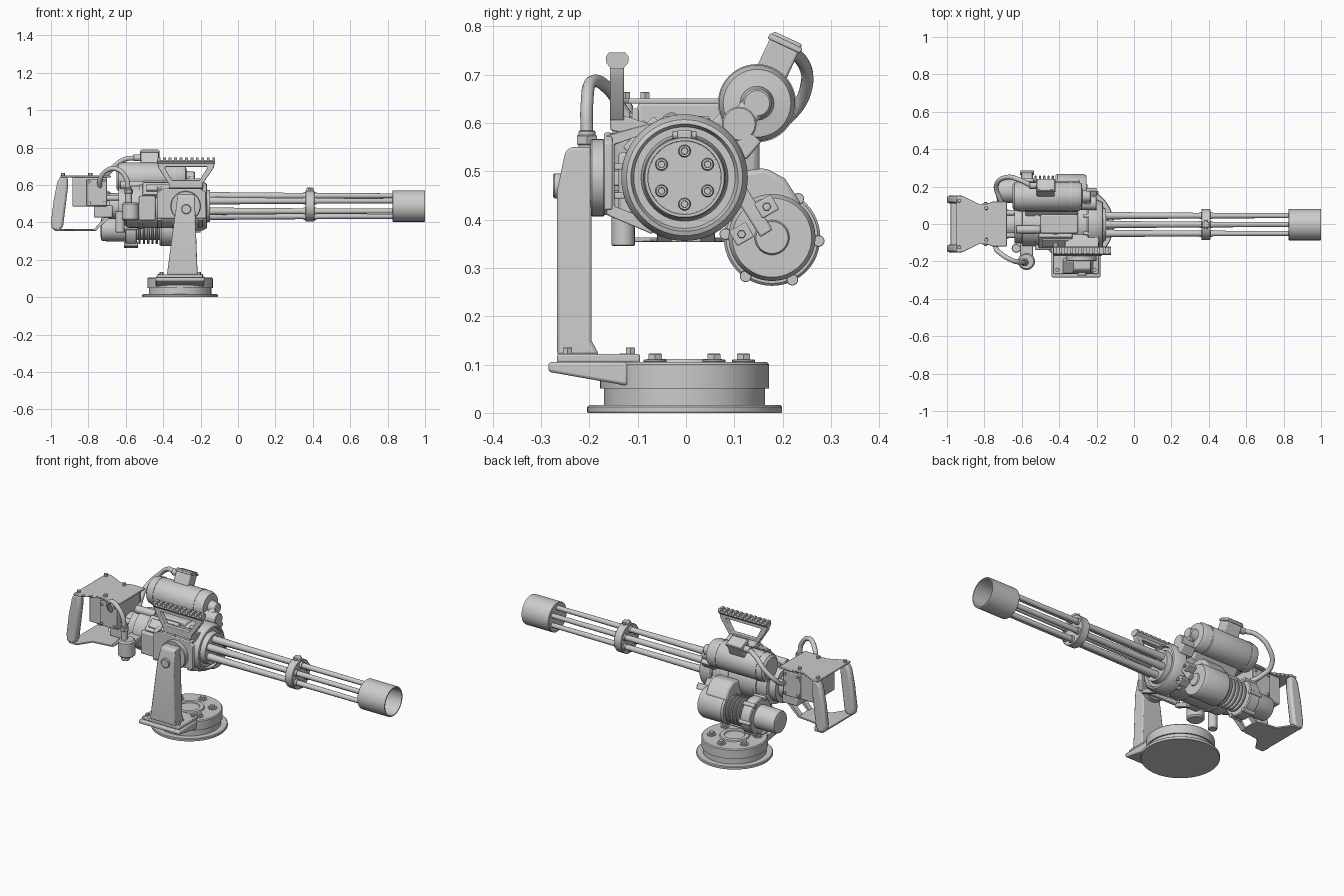
import bpy, bmesh, math
from mathutils import Vector, Matrix

if "Cube" in bpy.data.objects:
    bpy.data.objects.remove(bpy.data.objects["Cube"])

Y0, Z0 = -0.003, 0.487      # barrel axis
X = Vector((1, 0, 0))


def finish(name, bm, bevel=0.0):
    bmesh.ops.recalc_face_normals(bm, faces=bm.faces)
    for f in bm.faces:
        f.smooth = True
    for e in bm.edges:
        e.smooth = e.calc_face_angle(0) < math.radians(32)
    me = bpy.data.meshes.new(name)
    bm.to_mesh(me)
    bm.free()
    ob = bpy.data.objects.new(name, me)
    bpy.context.collection.objects.link(ob)
    if bevel:
        m = ob.modifiers.new("bevel", 'BEVEL')
        m.width, m.segments, m.limit_method = bevel, 2, 'ANGLE'
    return ob


def lathe(name, prof, origin, axis=X, n=40):
    """Revolve (distance, radius) pairs about an axis, capping both ends."""
    bm = bmesh.new()
    mat = Matrix.Translation(origin) @ Vector(axis).to_track_quat('Z', 'Y').to_matrix().to_4x4()
    rings = [[bm.verts.new(mat @ Vector((r * math.cos(2 * math.pi * i / n), r * math.sin(2 * math.pi * i / n), d)))
              for i in range(n)] for d, r in prof]
    for a, b in zip(rings, rings[1:]):
        for i in range(n):
            bm.faces.new((a[i], a[(i + 1) % n], b[(i + 1) % n], b[i]))
    bm.faces.new(rings[0])
    bm.faces.new(rings[-1])
    return finish(name, bm)


def cyl(name, p0, p1, r, n=24, c=0.003):
    d = Vector(p1) - Vector(p0)
    L = d.length
    return lathe(name, [(0, r - c), (c, r), (L - c, r), (L, r - c)], p0, d, n)


def place(axis, u, v, w):
    return {'x': (w, u, v), 'y': (u, w, v), 'z': (u, v, w)}[axis]


def prism(name, pts, axis, a, b, bevel=0.004):
    bm = bmesh.new()
    lo = [bm.verts.new(place(axis, u, v, a)) for u, v in pts]
    hi = [bm.verts.new(place(axis, u, v, b)) for u, v in pts]
    bm.faces.new(lo)
    bm.faces.new(hi)
    for i in range(len(pts)):
        j = (i + 1) % len(pts)
        bm.faces.new((lo[i], lo[j], hi[j], hi[i]))
    return finish(name, bm, bevel)


def box(name, x0, x1, y0, y1, z0, z1, bevel=0.004):
    return prism(name, [(x0, y0), (x1, y0), (x1, y1), (x0, y1)], 'z', z0, z1, bevel)


def tilted(name, cy, cz, w, h, deg, x0, x1, bevel=0.004):
    a = math.radians(deg)
    pts = [(cy + u * math.cos(a) - v * math.sin(a), cz + u * math.sin(a) + v * math.cos(a))
           for u, v in ((-w / 2, -h / 2), (w / 2, -h / 2), (w / 2, h / 2), (-w / 2, h / 2))]
    return prism(name, pts, 'x', x0, x1, bevel)


def frame(name, outer, inner, axis, a, b):
    bm = bmesh.new()
    loops = [[bm.verts.new(place(axis, u, v, w)) for u, v in p] for p, w in
             ((outer, a), (outer, b), (inner, b), (inner, a))]
    n = len(outer)
    for k in range(4):
        p, q = loops[k], loops[(k + 1) % 4]
        for i in range(n):
            bm.faces.new((p[i], p[(i + 1) % n], q[(i + 1) % n], q[i]))
    return finish(name, bm, 0.003)


def hose(name, pts, r):
    cu = bpy.data.curves.new(name, 'CURVE')
    cu.dimensions, cu.bevel_depth, cu.bevel_resolution, cu.use_fill_caps = '3D', r, 3, True
    s = cu.splines.new('BEZIER')
    s.bezier_points.add(len(pts) - 1)
    for bp, p in zip(s.bezier_points, pts):
        bp.co, bp.handle_left_type, bp.handle_right_type = p, 'AUTO', 'AUTO'
    ob = bpy.data.objects.new(name, cu)
    bpy.context.collection.objects.link(ob)


def bolts(name, count, rad, cx, cy, z, r, h):
    for i in range(count):
        a = 2 * math.pi * i / count + math.pi / 6
        x, y = cx + rad * math.cos(a), cy + rad * math.sin(a)
        cyl(name + "_washer", (x, y, z), (x, y, z + 0.005), r * 1.5, 20, 0.001)
        cyl(name, (x, y, z), (x, y, z + h), r, 6, 0.002)


# Pedestal base
BX = -0.31
lathe("base", [(0, .2), (.003, .202), (.012, .202), (.016, .198), (.016, .167), (.05, .167), (.05, .175),
               (.1, .175), (.105, .17), (.105, .08), (.112, .077), (.112, .055), (.106, .053)],
      (BX, Y0, 0), (0, 0, 1), 64)
bolts("base_bolt", 6, .122, BX, Y0, .105, .016, .018)

# Support arm
prism("arm_wing", [(-.285, .105), (-.285, .085), (-.12, .056), (-.12, .105)], 'x', -.44, -.18, .006)
box("arm_foot", -.43, -.19, -.267, -.095, .104, .122)
for x in (-.41, -.21):
    for y in (-.245, -.115):
        cyl("foot_bolt", (x, y, .12), (x, y, .135), .011, 6, .001)
arm = prism("arm_column", [(-.267, .12), (-.267, .46), (-.25, .54), (-.24, .55), (-.196, .55), (-.196, .15),
                           (-.18, .121)], 'x', -1, 1, .006)
for v in arm.data.vertices:
    t = (v.co.z - .12) / .43
    v.co.x = -.298 + .021 * t + v.co.x * (.082 - .037 * t)
cyl("arm_pivot_cap", (-.277, -.275, .47), (-.277, -.24, .47), .026)
cyl("pivot_disc", (-.28, -.198, Z0), (-.28, -.168, Z0), .08, 40)

# Cradle between pivot and receiver
prism("cradle_plate", [(-.43, .42), (-.17, .42), (-.17, .56), (-.2, .58), (-.4, .58), (-.43, .56)],
      'y', -.17, -.152)
for x in (-.42, -.2):
    frame("cradle_side", [(-.165, .575), (-.165, .41), (-.07, .37), (-.05, .605)],
          [(-.148, .555), (-.148, .428), (-.09, .405), (-.08, .58)], 'x', x - .012, x + .012)
for z in (.45, .51):
    box("cradle_rib", -.42, -.2, -.16, -.1, z - .006, z + .006, .002)

# Receiver body and front bearing
lathe("receiver", [(-.69, .07), (-.64, .07), (-.64, .1), (-.6, .1), (-.595, .116), (-.25, .118), (-.25, .125),
                   (-.243, .131), (-.19, .131), (-.168, .12), (-.165, .111), (-.18, .105), (-.18, .09),
                   (-.15, .085)], (0, Y0, Z0), X, 64)
for x in (-.52, -.34):
    lathe("receiver_band", [(x - .01, .122), (x + .01, .122)], (0, Y0, Z0), X, 64)
tilted("side_panel", -.085, .568, .09, .04, 45, -.51, -.33)
tilted("side_panel_rim", -.1, .583, .05, .016, 45, -.49, -.35, .002)
box("side_block", -.53, -.44, -.14, -.06, .41, .54, .008)
cyl("top_pin", (-.63, -.03, .6), (-.5, -.03, .6), .022)
box("rear_top_block", -.5, -.3, -.05, .05, .575, .615, .008)
for i in range(8):
    a = math.pi * (i + .5) / 4
    y, z = Y0 + .122 * math.cos(a), Z0 + .122 * math.sin(a)
    cyl("bearing_bolt", (-.27, y, z), (-.235, y, z), .01, 12, .001)

# Barrels, clamp and muzzle
for i in range(6):
    a = math.pi / 2 + i * math.pi / 3
    lathe("barrel", [(-.17, .021), (.0, .018), (.38, .015), (.855, .013), (.862, .011), (.862, .007), (.84, .006)],
          (0, Y0 + .055 * math.cos(a), Z0 + .055 * math.sin(a)), X, 20)
    lathe("barrel_nut", [(.35, .019), (.42, .019)],
          (0, Y0 + .055 * math.cos(a), Z0 + .055 * math.sin(a)), X, 20)
lathe("barrel_clamp", [(.36, .068), (.36, .08), (.363, .083), (.405, .083), (.408, .08), (.408, .068)],
      (0, Y0, Z0), X, 48)
box("clamp_lug", .365, .403, -.018, .012, .56, .585)
cyl("clamp_screw", (.384, -.028, .575), (.384, .022, .575), .008, 12, .001)
lathe("muzzle_shroud", [(.825, .081), (.828, .084), (.997, .084), (1, .082), (1, .076), (.85, .075)],
      (0, Y0, Z0), X, 56)

# Optics rail
frame("rail_bracket", [(-.43, .715), (-.125, .715), (-.13, .69), (-.19, .605), (-.37, .605), (-.425, .69)],
      [(-.385, .697), (-.165, .697), (-.165, .69), (-.205, .625), (-.355, .625), (-.39, .69)], 'y', -.157, -.128)
prism("rail_foot", [(-.157, .615), (-.128, .615), (-.05, .59), (-.06, .56), (-.157, .585)], 'x', -.37, -.19)
prism("rail", [(-.155, .712), (-.13, .712), (-.119, .726), (-.125, .733), (-.16, .733), (-.166, .726)],
      'x', -.432, -.122, 0)
for i in range(11):
    x = -.43 + i * .0293
    prism("rail_tooth", [(-.166, .727), (-.119, .727), (-.119, .738), (-.126, .746), (-.159, .746), (-.166, .738)],
          'x', x, x + .015, 0)

# Upper drive motor
MY, MZ = .147, .641
lathe("drive_motor", [(-.65, .06), (-.64, .074), (-.62, .079), (-.3, .079), (-.28, .07), (-.275, .035), (-.25, .03),
                      (-.235, .03), (-.23, .026)], (0, MY, MZ), X, 48)
for x in (-.6, -.34):
    lathe("motor_band", [(x - .006, .081), (x + .006, .081)], (0, MY, MZ), X, 48)
prism("motor_mount", [(.02, .57), (.1, .52), (.16, .6), (.08, .63)], 'x', -.58, -.3, .006)
tilted("gear_arm", .128, .62, .075, .052, 45, -.27, -.23, .01)
cyl("gear_shaft", (-.29, .11, .598), (-.2, .11, .598), .036)
tilted("gear_clamp", .125, .555, .05, .04, 50, -.28, -.2, .005)
tilted("terminal_box", .193, .738, .066, .085, -25, -.52, -.425, .005)
tilted("terminal_lid", .205, .765, .074, .012, -25, -.525, -.42, .003)
cyl("cable_gland", (-.56, .205, .745), (-.515, .205, .745), .018)
hose("motor_cable", [(-.55, .205, .745), (-.61, .235, .735), (-.68, .25, .68), (-.735, .21, .61), (-.72, .14, .57),
                     (-.69, .08, .55)], .013)

# Feed motor and clutch
FY, FZ = .178, .363
lathe("feed_motor", [(-.735, .04), (-.73, .06), (-.72, .064), (-.605, .066), (-.605, .095), (-.6, .1), (-.545, .1),
                     (-.54, .095), (-.54, .058), (-.42, .058), (-.42, .083), (-.41, .09), (-.27, .09), (-.255, .082),
                     (-.255, .036), (-.248, .033), (-.248, .028)], (0, FY, FZ), X, 48)
for i in range(5):
    x = -.526 + i * .023
    lathe("cooling_ring", [(x - .006, .076), (x - .003, .08), (x + .003, .08), (x + .006, .076)], (0, FY, FZ), X, 40)
for i in range(6):
    a = math.pi * i / 3 - math.pi / 6 + .45
    y, z = FY + .097 * math.cos(a), FZ + .097 * math.sin(a)
    cyl("feed_lug", (-.61, y, z), (-.535, y, z), .012, 16, .001)
prism("feed_housing", [(.08, .43), (.11, .5), (.165, .507), (.205, .485), (.24, .43), (.18, .36), (.1, .38)],
      'x', -.42, -.29, .01)
prism("feed_mount", [(.05, .42), (.1, .46), (.17, .42), (.12, .34)], 'x', -.6, -.545)
tilted("feed_strap", .127, .435, .03, .15, 32, -.28, -.22)
for y, z in ((.167, .427), (.115, .37)):
    tilted("strap_lug", y, z, .04, .035, 30, -.29, -.2, .003)
    cyl("strap_screw", (-.21, y, z), (-.19, y, z), .009, 6, .001)

# Solenoid and its hose
cyl("solenoid", (-.575, -.2, .41), (-.575, -.2, .505), .046, 32, .008)
box("solenoid_bracket", -.61, -.54, -.2, -.07, .47, .5)
cyl("hose_fitting", (-.585, -.205, .5), (-.585, -.205, .585), .018)
cyl("hose_nut", (-.585, -.205, .555), (-.585, -.205, .575), .024, 6, .002)
hose("solenoid_hose", [(-.585, -.205, .57), (-.6, -.205, .64), (-.65, -.195, .685), (-.71, -.16, .67),
                       (-.74, -.12, .61), (-.72, -.07, .56)], .013)
cyl("drop_plunger", (-.63, -.13, .345), (-.63, -.13, .46), .024)

# Grip housing, plates and handles
half = [(-.95, .152), (-.915, .15), (-.83, .108), (-.79, .108), (-.755, .12), (-.68, .12)]
prism("grip_top_plate", half + [(x, -y) for x, y in reversed(half)], 'z', .64, .651, .003)
box("grip_housing", -.885, -.7, -.1, .1, .485, .641, .006)
for s in (1, -1):
    prism("housing_cover", [(-.81, .49), (-.7, .49), (-.7, .63), (-.81, .63)], 'y', s * .098, s * .112)
    for x in (-.795, -.715):
        for z in (.505, .615):
            cyl("cover_screw", (x, s * .108, z), (x, s * .118, z), .008, 10, .001)
    prism("handle", [(-.945, .648), (-.91, .642), (-.91, .58), (-.935, .38), (-.955, .352), (-.995, .362),
                     (-1.0, .4), (-.985, .52), (-.965, .62)], 'y', s * .11, s * .152, .012)
    for x, y in ((-.935, .125), (-.79, .085)):
        cyl("plate_bolt", (x, s * y, .65), (x, s * y, .664), .011, 6, .001)
    prism("lower_arm", [(-.77, .355), (-.76, .355), (-.69, .42), (-.69, .435), (-.705, .435), (-.77, .363)],
          'y', s * .03, s * .06, .001)
low = [(-.98, .15), (-.93, .15), (-.88, .075), (-.76, .06)]
prism("grip_lower_plate", low + [(x, -y) for x, y in reversed(low)], 'z', .354, .363, .002)
cyl("rear_coupling", (-.75, Y0, Z0), (-.68, Y0, Z0), .055, 32)
box("trigger_block", -.77, -.67, -.08, .08, .425, .49, .008)
for y in (-.06, .06):
    cyl("tie_rod", (-.72, y, .53), (-.59, y, .53), .016, 16)
